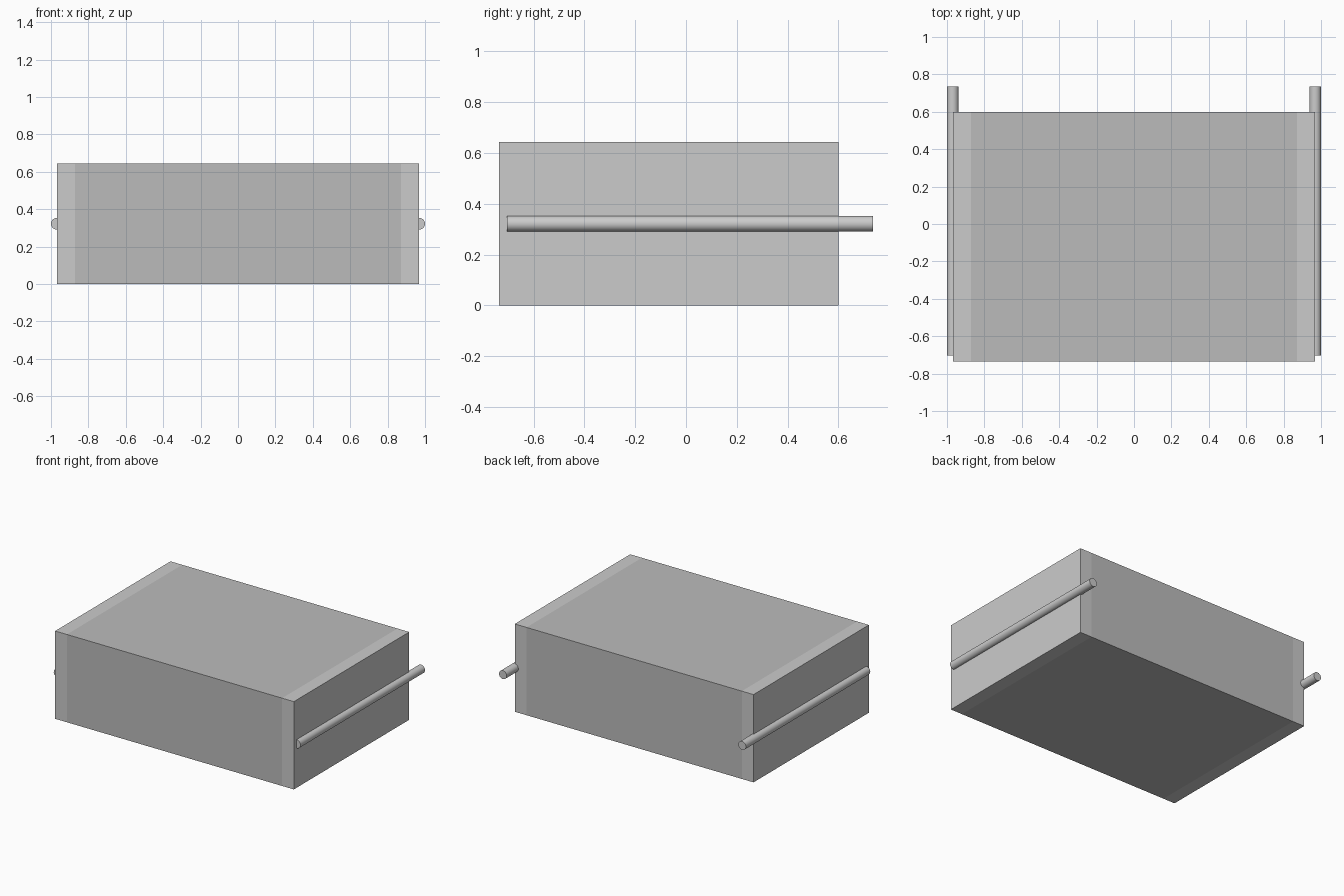
import bpy
from math import pi, radians

if "Cube" in bpy.data.objects:
    bpy.data.objects.remove(bpy.data.objects["Cube"])

Y_FRONT, Y_BACK, HEIGHT = -0.735, 0.60, 0.643
CORE_X, PLATE_X = 0.872, 0.967
ROD_R, ROD_FRONT, ROD_BACK = 0.031, -0.704, 0.735


def box(name, x0, x1):
    bpy.ops.mesh.primitive_cube_add(
        size=1, location=((x0 + x1) / 2, (Y_FRONT + Y_BACK) / 2, HEIGHT / 2))
    ob = bpy.context.object
    ob.name = name
    ob.scale = (x1 - x0, Y_BACK - Y_FRONT, HEIGHT)
    bpy.ops.object.transform_apply(location=False, rotation=False, scale=True)
    return ob


def rod(name, x):
    bpy.ops.mesh.primitive_cylinder_add(
        vertices=32, radius=ROD_R, depth=ROD_BACK - ROD_FRONT,
        location=(x, (ROD_FRONT + ROD_BACK) / 2, HEIGHT / 2),
        rotation=(pi / 2, 0, 0))
    ob = bpy.context.object
    ob.name = name
    bpy.ops.object.shade_smooth_by_angle(angle=radians(40))
    return ob


# Dark central block
core = box("main_block", -CORE_X, CORE_X)
dark = bpy.data.materials.new("dark_grey")
dark.diffuse_color = (0.5, 0.5, 0.5, 1)
dark.use_nodes = True
dark.node_tree.nodes["Principled BSDF"].inputs["Base Color"].default_value = dark.diffuse_color
core.data.materials.append(dark)

# Light end plates with a rod half sunk into each outer face
for side, s in (("left", -1), ("right", 1)):
    a, b = sorted((s * CORE_X, s * PLATE_X))
    box(side + "_end_plate", a, b)
    rod(side + "_side_rod", s * (1 - ROD_R))
